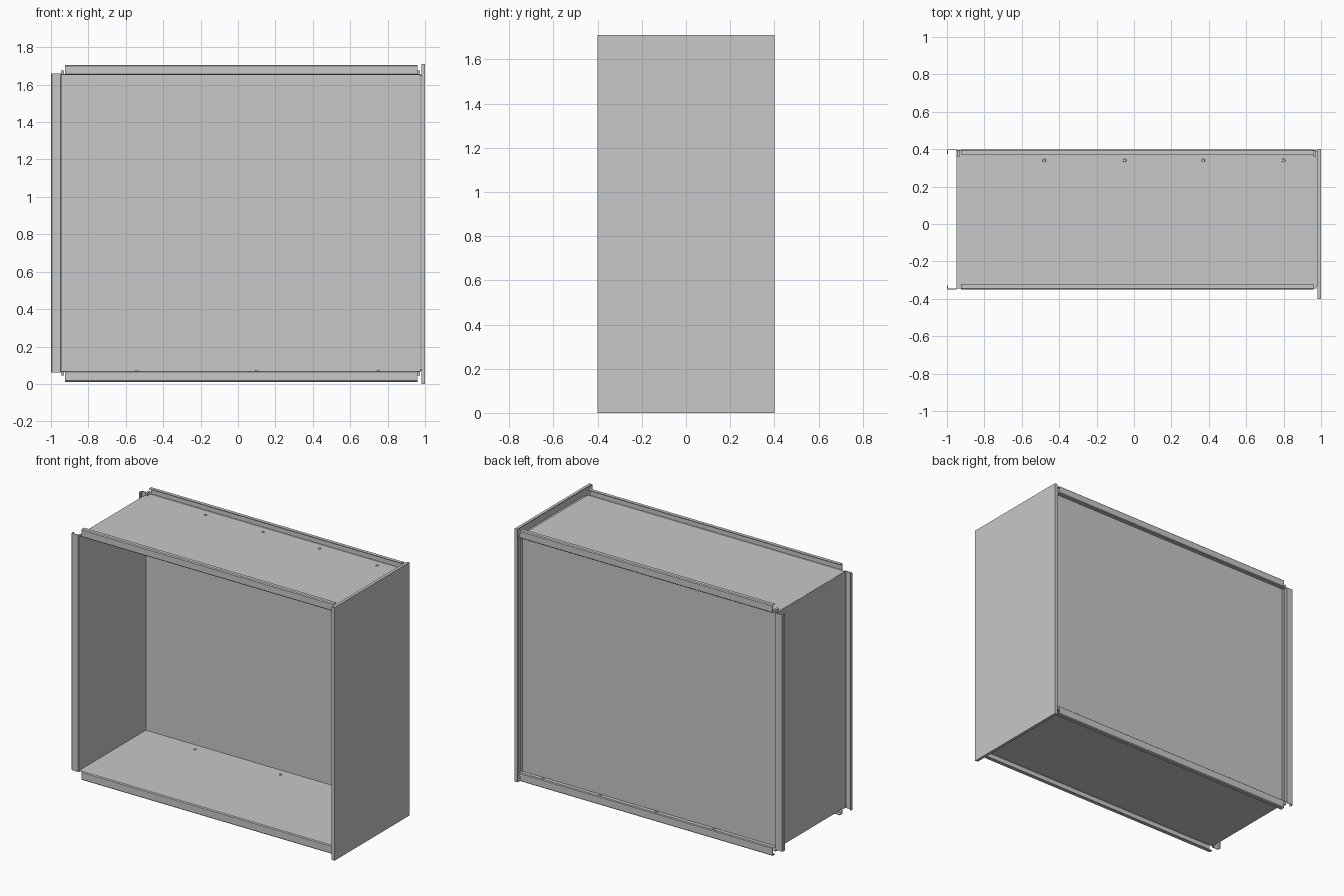
import bpy, bmesh, math
from mathutils import Matrix, Vector

if "Cube" in bpy.data.objects:
    bpy.data.objects.remove(bpy.data.objects["Cube"])

T = 0.005  # sheet thickness

steel = bpy.data.materials.new("sheet_grey")
steel.diffuse_color = (0.58, 0.58, 0.58, 1)
steel.use_nodes = True
steel.node_tree.nodes["Principled BSDF"].inputs["Base Color"].default_value = steel.diffuse_color


def finish(name, bm):
    bmesh.ops.recalc_face_normals(bm, faces=bm.faces)
    mesh = bpy.data.meshes.new(name)
    bm.to_mesh(mesh)
    bm.free()
    mesh.materials.append(steel)
    obj = bpy.data.objects.new(name, mesh)
    bpy.context.collection.objects.link(obj)
    return obj


def add_box(bm, lo, hi):
    lo, hi = Vector(lo), Vector(hi)
    size = hi - lo
    bmesh.ops.create_cube(bm, size=1, matrix=Matrix.Translation((lo + hi) / 2)
                          @ Matrix.Diagonal((*size, 1)))


def box(name, lo, hi):
    bm = bmesh.new()
    add_box(bm, lo, hi)
    return finish(name, bm)


def folded(name, profile, start, end, axis):
    """Extrude an open profile along x (points are y, z) or z (points are x, y)."""
    bm = bmesh.new()
    place = (lambda p, t: (t, *p)) if axis == "x" else (lambda p, t: (*p, t))
    rows = [[bm.verts.new(place(p, t)) for p in profile] for t in (start, end)]
    for i in range(len(profile) - 1):
        bm.faces.new((rows[0][i], rows[0][i + 1], rows[1][i + 1], rows[1][i]))
    obj = finish(name, bm)
    mod = obj.modifiers.new("sheet", "SOLIDIFY")
    mod.thickness = T
    mod.offset = 0
    mod.use_even_offset = True
    return obj


# top and bottom sheets with folded channels along front and back
for label, web, lip in (("top", 1.655, 1.703), ("bottom", 0.067, 0.014)):
    box(label + "_panel", (-0.945, -0.345, web - T / 2), (0.975, 0.395, web + T / 2))
    for side, y, inward in (("front", -0.348, 0.026), ("back", 0.397, -0.026)):
        s = math.copysign(1, inward)
        k = math.copysign(1, lip - web)
        folded(f"{label}_{side}_flange",
               [(y + inward, lip), (y + s * 0.004, lip), (y, lip - k * 0.004),
                (y, web + k * 0.004), (y + s * 0.004, web), (y + s * 0.02, web)],
               -0.925, 0.96, "x")

# left sheet with its vertical channels
box("left_panel", (-0.95, -0.345, 0.065), (-0.945, 0.395, 1.657))
for side, y, inward in (("front", -0.348, 0.02), ("back", 0.397, -0.024)):
    s = math.copysign(1, inward)
    folded(f"left_{side}_flange",
           [(-0.9975, y + inward), (-0.9975, y + s * 0.003), (-0.9945, y),
            (-0.951, y), (-0.9475, y + s * 0.004), (-0.9475, y + s * 0.02)],
           0.06, 1.66, "z")

# recessed back sheet and its narrow edge frame
box("back_panel", (-0.945, 0.366, 0.067), (0.975, 0.371, 1.655))
bm = bmesh.new()
for x in (-0.945, 0.962):
    add_box(bm, (x, 0.371, 0.07), (x + 0.012, 0.378, 1.652))
finish("back_edge_strips", bm)

# inner liner on the right
box("right_liner", (0.972, -0.34, 0.065), (0.977, 0.397, 1.657))

# large right side sheet with a shallow hem on every edge
bm = bmesh.new()
add_box(bm, (0.994, -0.4, 0.0), (1.0, 0.4, 1.71))
for z in (0.0, 1.71 - T):
    add_box(bm, (0.98, -0.395, z), (0.995, 0.4, z + T))
for y in (-0.4, 0.4 - T):
    add_box(bm, (0.98, y, 0.004), (0.995, y + T, 1.706))
finish("right_panel", bm)

# spacers joining liner and side sheet
bm = bmesh.new()
for z in (0.07, 1.645):
    add_box(bm, (0.976, -0.33, z), (0.995, 0.39, z + 0.006))
finish("right_spacers", bm)

# small corner tabs
bm = bmesh.new()
for x in (-0.945, 0.957):
    for z in (0.045, 1.657):
        add_box(bm, (x, 0.36, z), (x + 0.016, 0.393, z + 0.02))
finish("corner_tabs", bm)

# fastener heads on the floor, roof and back ledge
bm = bmesh.new()
for x, y, z in ([(x, 0.31, 0.071) for x in (-0.54, 0.1, 0.75)]
                + [(x, 0.34, 1.659) for x in (-0.48, -0.05, 0.37, 0.8)]
                + [(x, 0.385, 0.071) for x in (-0.48, -0.05, 0.37, 0.8)]):
    bmesh.ops.create_cone(bm, cap_ends=True, segments=12, radius1=0.01, radius2=0.008,
                          depth=0.005, matrix=Matrix.Translation((x, y, z)))
finish("fasteners", bm)
